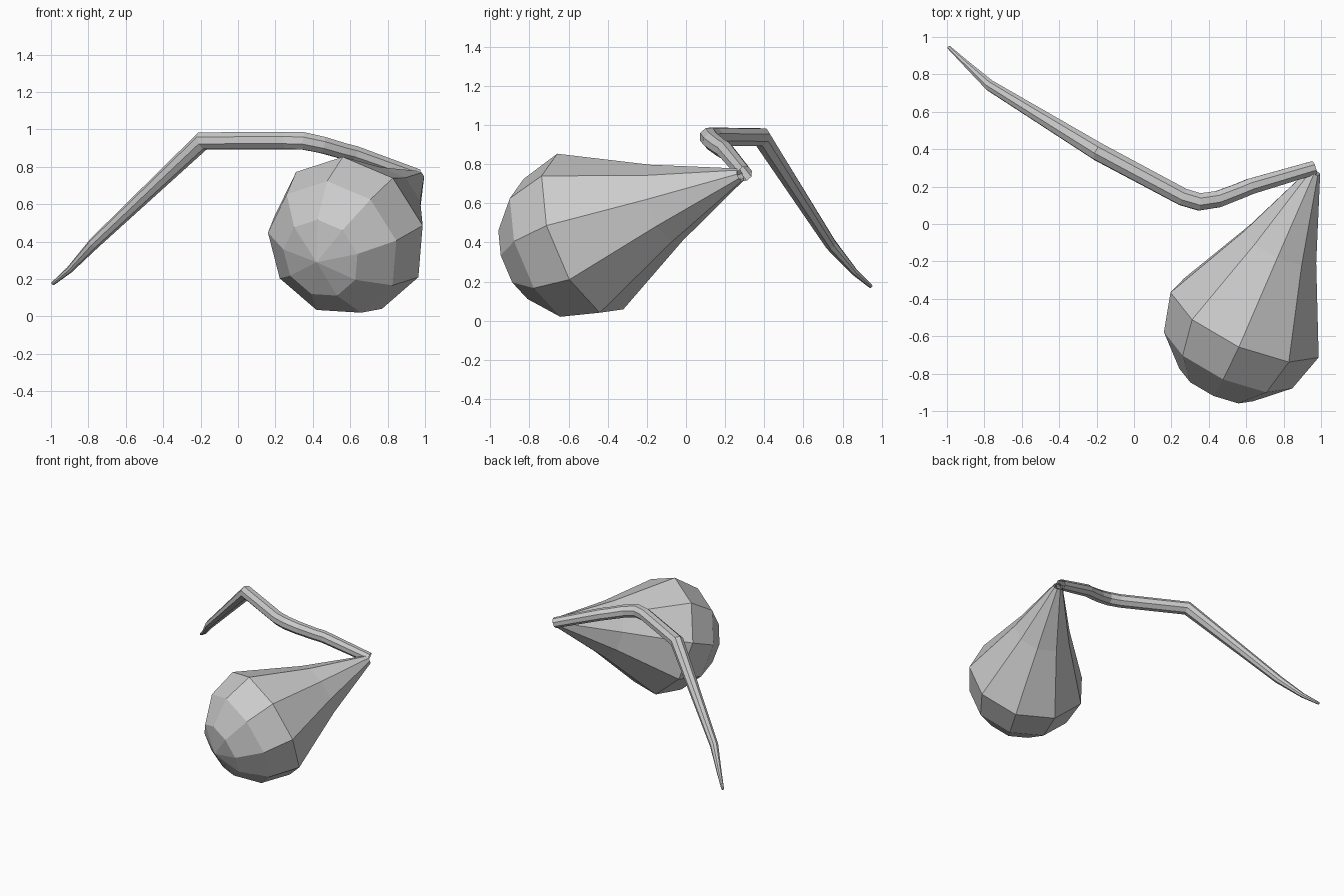
import bpy, bmesh
from math import sin, cos, pi, radians
from mathutils import Vector

if "Cube" in bpy.data.objects:
    bpy.data.objects.remove(bpy.data.objects["Cube"])


def loft(name, points, radii, sides, ref):
    """Faceted sweep of a regular polygon along a path; radius 0 makes a pole."""
    bm = bmesh.new()
    pts = [Vector(p) for p in points]
    ref = Vector(ref)
    rings = []
    for i, (p, r) in enumerate(zip(pts, radii)):
        before = (p - pts[i - 1]).normalized() if i else Vector()
        after = (pts[i + 1] - p).normalized() if i + 1 < len(pts) else Vector()
        t = (before + after).normalized()
        ref = (ref - t * ref.dot(t)).normalized()
        side = t.cross(ref)
        rings.append([bm.verts.new(p + r * (ref * cos(2 * pi * k / sides) + side * sin(2 * pi * k / sides)))
                      for k in range(sides)])
    for a, b in zip(rings, rings[1:]):
        for k in range(sides):
            n = (k + 1) % sides
            bm.faces.new((a[k], a[n], b[n], b[k]))
    bmesh.ops.remove_doubles(bm, verts=bm.verts[:], dist=0.0005)
    bmesh.ops.recalc_face_normals(bm, faces=bm.faces[:])
    me = bpy.data.meshes.new(name)
    bm.to_mesh(me)
    bm.free()
    ob = bpy.data.objects.new(name, me)
    bpy.context.collection.objects.link(ob)
    return ob


# Teardrop bulb: long cone with a hemispherical end, tilted along its axis
tip = Vector((0.97, 0.29, 0.75))
axis = Vector((-0.396, -0.856, -0.331)).normalized()
R, base = 0.44, 0.94
profile = [(0.015, 0.035), (0.47, 0.215)]
profile += [(base + R * 1.02 * sin(radians(a)), R * cos(radians(a))) for a in (0, 30, 60, 90)]
loft("bulb", [tip + axis * t for t, r in profile], [r for t, r in profile], 9, (0.53, -0.49, 0.69))

# Bent stem tapering to a thin end
stem = [
    (0.96, 0.30, 0.75, 0.040), (0.62, 0.20, 0.87, 0.046), (0.56, 0.175, 0.885, 0.046),
    (0.45, 0.133, 0.917, 0.048), (0.35, 0.118, 0.938, 0.050), (0.26, 0.145, 0.940, 0.050),
    (-0.19, 0.385, 0.938, 0.051), (-0.77, 0.74, 0.39, 0.031), (-0.90, 0.86, 0.25, 0.018),
    (-0.99, 0.945, 0.175, 0.010), (-0.992, 0.947, 0.173, 0.0),
]
loft("stem", [s[:3] for s in stem], [s[3] for s in stem], 8, (0.0, 0.38, 0.92))
